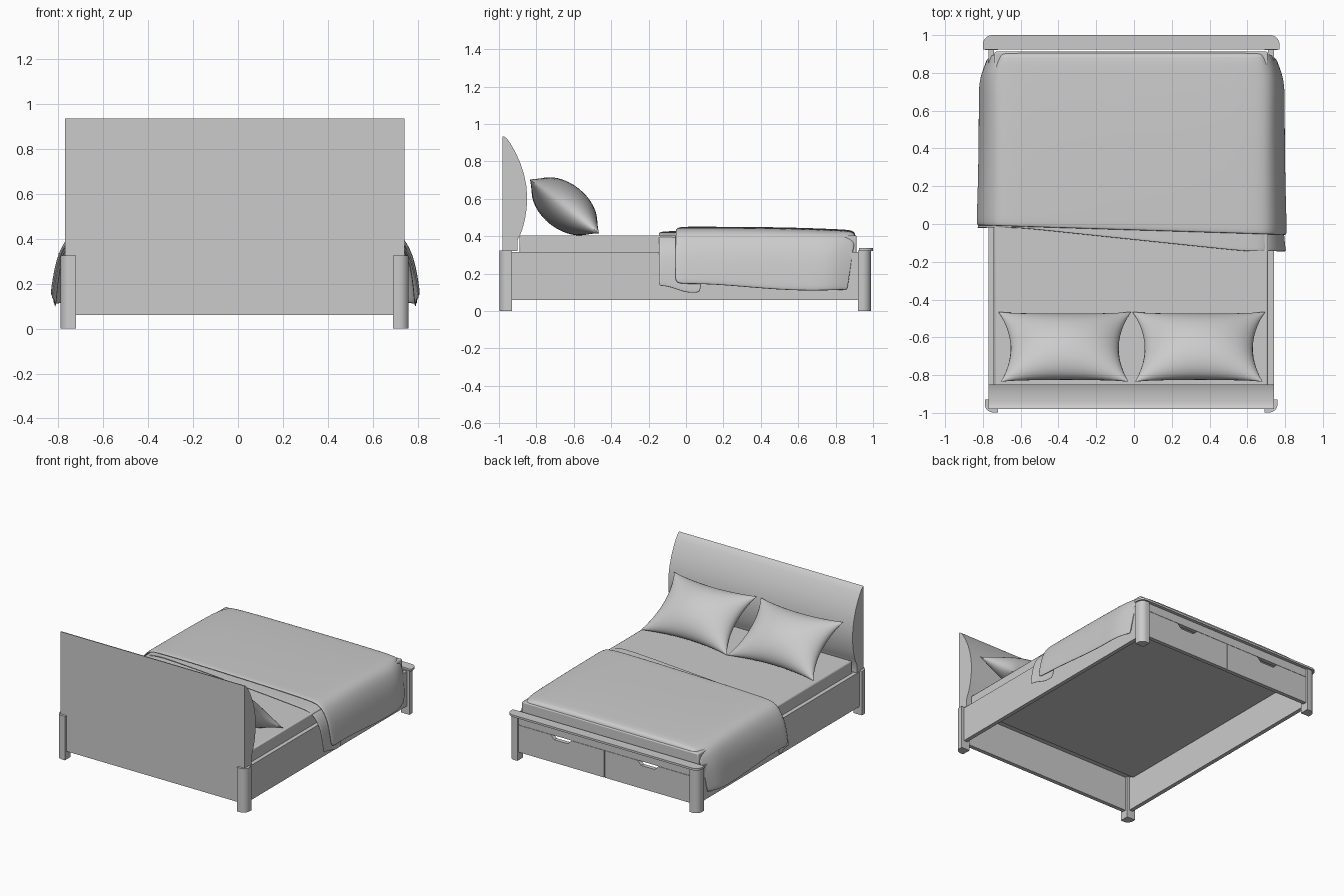
import bpy, bmesh, math
from mathutils import Matrix

if "Cube" in bpy.data.objects:
    bpy.data.objects.remove(bpy.data.objects["Cube"])

CX = -0.015  # centre line of the frame


def finish(name, bm):
    bmesh.ops.remove_doubles(bm, verts=bm.verts, dist=1e-5)
    me = bpy.data.meshes.new(name)
    bm.to_mesh(me)
    bm.free()
    ob = bpy.data.objects.new(name, me)
    bpy.context.collection.objects.link(ob)
    return ob


def prism(name, pts, a, b, axis):
    """Extrude a 2D outline from a to b along the x, y or z axis."""
    place = {'x': lambda p, t: (t, p[0], p[1]),
             'y': lambda p, t: (p[0], t, p[1]),
             'z': lambda p, t: (p[0], p[1], t)}[axis]
    bm = bmesh.new()
    lo = [bm.verts.new(place(p, a)) for p in pts]
    hi = [bm.verts.new(place(p, b)) for p in pts]
    n = len(pts)
    bm.faces.new(lo)
    bm.faces.new(hi)
    for i in range(n):
        bm.faces.new((lo[i], lo[(i + 1) % n], hi[(i + 1) % n], hi[i]))
    bmesh.ops.recalc_face_normals(bm, faces=bm.faces)
    return finish(name, bm)


def box(name, x0, x1, y0, y1, z0, z1):
    return prism(name, [(x0, y0), (x1, y0), (x1, y1), (x0, y1)], z0, z1, 'z')


def arc(cx, cy, r, a0, a1, n=8):
    return [(cx + r * math.cos(math.radians(a0 + (a1 - a0) * i / n)),
             cy + r * math.sin(math.radians(a0 + (a1 - a0) * i / n))) for i in range(n + 1)]


# Legs with a rounded outer corner
corner = [(0.705, -0.034), (0.775, -0.034)] + arc(0.73, -0.011, 0.045, 0, 90) + [(0.705, 0.034)]
for sx, side in ((-1, "left"), (1, "right")):
    for sy, yc, end in ((-1, -0.964, "head"), (1, 0.954, "foot")):
        prism(f"{end}_leg_{side}", [(CX + sx * x, yc + sy * y) for x, y in corner], 0, 0.325, 'z')
    # Side rails
    xs = sorted((CX + sx * 0.755, CX + sx * 0.725))
    box(f"side_rail_{side}", xs[0], xs[1], -0.94, 0.93, 0.06, 0.317)

    # Drawer fronts with a cut-out grip
    x0, x1 = sorted((CX + sx * 0.003, CX + sx * 0.71))
    m = (x0 + x1) / 2
    prism(f"drawer_front_{side}", [(x0, 0.06), (x1, 0.06), (x1, 0.26), (m + 0.085, 0.26), (m + 0.055, 0.23),
                                   (m - 0.055, 0.23), (m - 0.085, 0.26), (x0, 0.26)], 0.945, 0.975, 'y')

# Foot rail and its rounded cap
box("foot_rail", CX - 0.71, CX + 0.71, 0.945, 0.975, 0.262, 0.322)
prism("foot_cap", [(CX - 0.785, 0.925), (CX + 0.785, 0.925)] + arc(CX + 0.735, 0.95, 0.05, 0, 90)
      + arc(CX - 0.735, 0.95, 0.05, 90, 180), 0.322, 0.337, 'z')

# Lower head panel and curved headboard
box("head_panel", CX - 0.71, CX + 0.71, -0.98, -0.95, 0.06, 0.32)
curve = [(-0.9, 0.38), (-0.877, 0.43), (-0.861, 0.49), (-0.852, 0.55), (-0.849, 0.61), (-0.854, 0.67),
         (-0.866, 0.73), (-0.885, 0.79), (-0.912, 0.85), (-0.938, 0.895), (-0.957, 0.922), (-0.97, 0.932)]
prism("headboard", [(-0.98, 0.32), (-0.9, 0.32)] + curve + [(-0.98, 0.934)], CX - 0.755, CX + 0.755, 'x')

# Mattress on its base
mattress = box("mattress", CX - 0.724, CX + 0.724, -0.89, 0.912, 0.295, 0.405)
bev = mattress.modifiers.new("soft_edge", 'BEVEL')
bev.width, bev.segments = 0.008, 2

# Blanket half cross-section: x, z
HALF = [(0.2, 0.451), (0.4, 0.45), (0.6, 0.447), (0.68, 0.441), (0.725, 0.425), (0.76, 0.385),
        (0.787, 0.32), (0.8, 0.25), (0.807, 0.19), (0.812, 0.135)]
SECTION = [(-x, z) for x, z in reversed(HALF)] + [(0, 0.451)] + HALF


def cover(name, front, back, inset, thick, tuck):
    """Sheet draped over the mattress; front(x) gives its near edge."""
    bm = bmesh.new()
    rows = []
    for i in range(13):
        row = []
        for x, z in SECTION:
            hang = min(1, max(0, (0.43 - z) / 0.3))
            y0, y1 = front(x), back - 0.045 * hang
            t = i / 12
            y = y0 + (y1 - y0) * t
            top = max(0, 1 - 6 * hang)
            zz = z - inset * (1 if top > 0 else 0.5) - 0.018 * top * t ** 3
            zz += hang * (0.012 * math.sin(5 * t + 1) - 0.02 * t)
            xx = x * (1 - inset * 0.3) + math.copysign(hang * 0.014 * (1 - t) ** 3, x)
            if tuck and t > 0.85:
                xx *= 1 - 0.045 * ((t - 0.85) / 0.15) ** 2 * (abs(x) > 0.7)
            row.append(bm.verts.new((xx - 0.012, y, zz)))
        rows.append(row)
    if tuck:  # foot end folds down behind the foot rail
        for dy, f in ((0.012, 0.25), (0.012, 0.6), (0.006, 1.0)):
            row = []
            for (x, z), v in zip(SECTION, rows[12]):
                zz = v.co.z - max(0, v.co.z - 0.33) * f
                row.append(bm.verts.new((v.co.x * (1 - 0.02 * f), v.co.y + dy, zz)))
            rows.append(row)
    for a, b in zip(rows, rows[1:]):
        for j in range(len(a) - 1):
            bm.faces.new((a[j], a[j + 1], b[j + 1], b[j]))
    ob = finish(name, bm)
    sol = ob.modifiers.new("thickness", 'SOLIDIFY')
    sol.thickness, sol.offset = thick, -1
    sub = ob.modifiers.new("smooth", 'SUBSURF')
    sub.levels = sub.render_levels = 2
    return ob


cover("blanket", lambda x: -0.035 - 0.025 * x / 0.8, 0.895, 0.0, 0.015, True)
cover("blanket_underfold", lambda x: -0.02 - 0.125 * min(1, max(0, (x + 0.6) / 1.2)), 0.12, 0.024, 0.008, False)


# Pillows: pinched cushions leaning on the headboard
def pillow(name, xc):
    n = 20
    bm = bmesh.new()
    for s in (1, -1):
        g = []
        for i in range(n + 1):
            v = -math.cos(math.pi * i / n)
            row = []
            for j in range(n + 1):
                u = -math.cos(math.pi * j / n)
                x = 0.345 * u * (1 - 0.17 * (1 - v * v)) * (1 - 0.02 * v * -1)
                y = 0.235 * v * (1 - 0.13 * (1 - u * u))
                z = s * 0.122 * (max(0, 1 - u * u) * max(0, 1 - v * v)) ** 0.55
                row.append(bm.verts.new((x, y, z)))
            g.append(row)
        for a, b in zip(g, g[1:]):
            for j in range(n):
                bm.faces.new((a[j], a[j + 1], b[j + 1], b[j]))
    bmesh.ops.remove_doubles(bm, verts=bm.verts, dist=1e-5)
    bmesh.ops.recalc_face_normals(bm, faces=bm.faces)
    bm.transform(Matrix.Translation((xc, -0.65, 0.56)) @ Matrix.Rotation(math.radians(-38), 4, 'X'))
    finish(name, bm)


pillow("pillow_left", -0.367)
pillow("pillow_right", 0.343)

bpy.ops.object.select_all(action='SELECT')
bpy.context.view_layer.objects.active = mattress
bpy.ops.object.shade_smooth_by_angle(angle=math.radians(40))
for name in ("blanket", "blanket_underfold"):
    for p in bpy.data.objects[name].data.polygons:
        p.use_smooth = True
